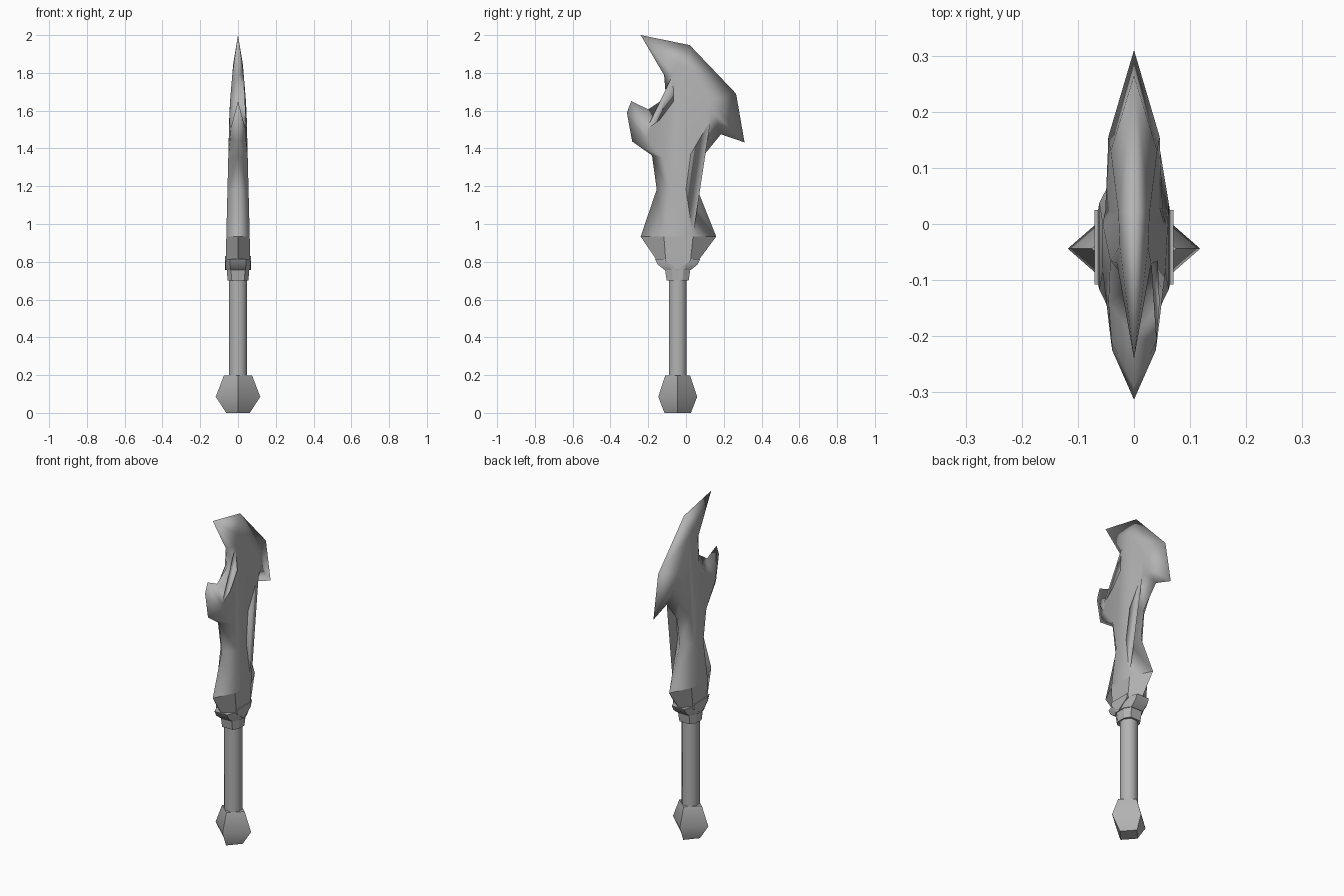
import bpy, bmesh, math

cube = bpy.data.objects.get("Cube")
if cube:
    bpy.data.objects.remove(cube, do_unlink=True)

AXIS_Y = -0.044  # the grip sits slightly forward of centre

steel = bpy.data.materials.new("plain_grey")
steel.use_nodes = True
grey = (0.45, 0.45, 0.45, 1)
steel.diffuse_color = grey
steel.node_tree.nodes["Principled BSDF"].inputs["Base Color"].default_value = grey


def finish(name, bm, angle):
    """Turn a bmesh into a shaded object."""
    bmesh.ops.recalc_face_normals(bm, faces=bm.faces[:])
    mesh = bpy.data.meshes.new(name)
    bm.to_mesh(mesh)
    bm.free()
    mesh.materials.append(steel)
    obj = bpy.data.objects.new(name, mesh)
    bpy.context.collection.objects.link(obj)
    bpy.ops.object.select_all(action='DESELECT')
    obj.select_set(True)
    bpy.context.view_layer.objects.active = obj
    if angle is None:
        mesh.shade_smooth()
    else:
        bpy.ops.object.shade_smooth_by_angle(angle=math.radians(angle))
    return obj


def loft(name, sections, angle=30):
    """Skin a stack of equal-length vertex loops and cap both ends."""
    bm = bmesh.new()
    loops = [[bm.verts.new(p) for p in s] for s in sections]
    for low, high in zip(loops, loops[1:]):
        for i in range(len(low)):
            j = (i + 1) % len(low)
            bm.faces.new((low[i], low[j], high[j], high[i]))
    bm.faces.new(loops[0])
    bm.faces.new(loops[-1])
    return finish(name, bm, angle)


def ring(z, rx, ry, sides, turn=0.0):
    return [(rx * math.cos(math.tau * (i + turn) / sides),
             AXIS_Y + ry * math.sin(math.tau * (i + turn) / sides), z)
            for i in range(sides)]


def wedge(z, x, front, inner_front, inner_back, back):
    """Six-sided section, sharp at the front and back."""
    return [(0, front, z), (x, inner_front, z), (x, inner_back, z),
            (0, back, z), (-x, inner_back, z), (-x, inner_front, z)]


def barrel(z, x, y):
    """Eight-sided section with flat sides."""
    quarter = [(x, -y * 0.45), (x, y * 0.45), (x * 0.62, y)]
    pts = quarter + [(-x * 0.62, y), (-x, y * 0.45), (-x, -y * 0.45),
                     (-x * 0.62, -y), (x * 0.62, -y)]
    return [(px, AXIS_Y + py, z) for px, py in pts]


# Blade: each row is sharp rim (y, z) then the matching flat-side point (y, z)
blade_rows = [
    (0.16, 0.934, 0.037, 0.934),
    (0.06, 1.183, 0.0, 1.183),
    (0.085, 1.353, 0.025, 1.37),
    (0.185, 1.475, 0.13, 1.55),
    (0.31, 1.432, 0.155, 1.58),
    (0.265, 1.69, 0.13, 1.66),
    (0.02, 1.947, 0.02, 1.82),
    (-0.24, 2.0, -0.04, 1.85),
    (-0.116, 1.788, -0.07, 1.79),
    (-0.106, 1.67, -0.065, 1.65),
    (-0.20, 1.607, -0.14, 1.55),
    (-0.29, 1.65, -0.21, 1.50),
    (-0.313, 1.59, -0.225, 1.48),
    (-0.285, 1.437, -0.205, 1.45),
    (-0.18, 1.363, -0.12, 1.35),
    (-0.155, 1.183, -0.085, 1.17),
    (-0.24, 0.934, -0.117, 0.934),
]


def half_thickness(y, z):
    taper = 0.062 - 0.025 * (z - 0.934)
    taper -= 0.06 * max(0, z - 1.62)
    return taper - 0.1 * max(0, -y - 0.13)


bm = bmesh.new()
rim = [bm.verts.new((0, r[0], r[1])) for r in blade_rows]
for side in (1, -1):
    flat = [bm.verts.new((side * half_thickness(r[2], r[3]), r[2], r[3]))
            for r in blade_rows]
    for i in range(len(rim) - 1):
        bm.faces.new((rim[i], rim[i + 1], flat[i + 1], flat[i]))
    face = bm.faces.new(flat)
    bmesh.ops.triangulate(bm, faces=[face])
finish("blade", bm, None)

# Blade root tapering down into the collar
loft("blade_root", [wedge(0.815, 0.064, -0.16, -0.108, 0.025, 0.072),
                    wedge(0.934, 0.062, -0.24, -0.117, 0.037, 0.16)])

# Collar and the pointed plates running over it
loft("collar", [barrel(0.757, 0.064, 0.07), barrel(0.785, 0.067, 0.105),
                barrel(0.815, 0.067, 0.12)])
shield = [(-0.108, 0.83), (-0.108, 0.805), (AXIS_Y, 0.757),
          (0.025, 0.805), (0.025, 0.83)]
loft("collar_plate", [[(x, y, z) for y, z in shield] for x in (-0.07, 0.07)])

# Ferrule, grip and pommel
loft("ferrule", [barrel(0.70, 0.055, 0.058), barrel(0.765, 0.06, 0.068)])
loft("grip", [ring(0.18, 0.051, 0.051, 8, 0.5), ring(0.72, 0.051, 0.051, 8, 0.5)], 60)
loft("pommel", [ring(0.0, 0.062, 0.07, 4), ring(0.085, 0.118, 0.103, 4),
                ring(0.197, 0.075, 0.066, 4)], 60)
